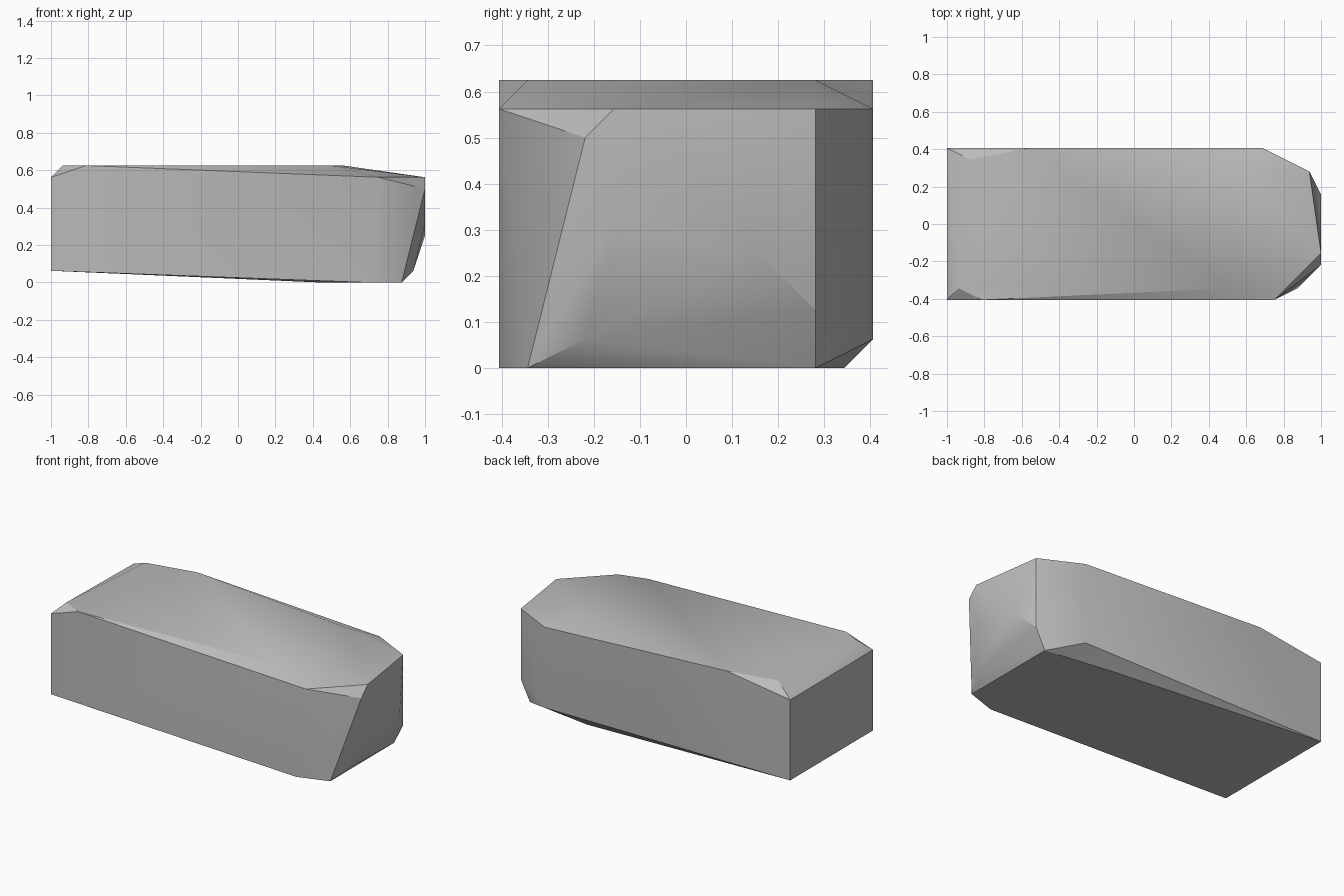
import bpy
import bmesh
from mathutils import Vector

default_cube = bpy.data.objects.get("Cube")
if default_cube:
    bpy.data.objects.remove(default_cube, do_unlink=True)

# The block is chipped on a regular grid, so corners are whole grid steps
STEP = 1 / 32
LENGTH, DEPTH, TOP, RIM, BASE = 32, 13, 20, 18, 2


def grey_material(name, value):
    material = bpy.data.materials.new(name)
    colour = (value, value, value, 1.0)
    material.use_nodes = True
    material.diffuse_color = colour
    material.node_tree.nodes["Principled BSDF"].inputs["Base Color"].default_value = colour
    return material


# Square cut end
corners = [(-LENGTH, side * DEPTH, z) for side in (-1, 1) for z in (BASE, RIM)]

# Flat top
corners += [(x, y, TOP) for x, y in (
    (-30, -11), (-26, -DEPTH), (16, -11), (18, 9), (-18, DEPTH), (-28, 11))]

# Chipped upper rim at the rounded end
corners += [(x, y, RIM) for x, y in (
    (24, -DEPTH), (LENGTH, -5), (30, 9), (22, DEPTH))]

# Worn face of the rounded end
corners += [(LENGTH, -7, 16), (LENGTH, -5, 10), (LENGTH, 5, 8),
            (30, 9, 4), (30, -7, BASE), (22, DEPTH, BASE)]

# Resting underside
corners += [(x, y, 0) for x, y in (
    (22, -DEPTH), (28, -11), (28, 9), (14, 11))]

# Wrap the corners in one closed stone surface
bm = bmesh.new()
for corner in corners:
    bm.verts.new(Vector(corner) * STEP)
hull = bmesh.ops.convex_hull(bm, input=bm.verts[:])
loose = {g for g in hull["geom_interior"] + hull["geom_unused"]
         if isinstance(g, bmesh.types.BMVert)}
bmesh.ops.delete(bm, geom=list(loose), context="VERTS")
bmesh.ops.dissolve_limit(bm, angle_limit=0.01, verts=bm.verts[:], edges=bm.edges[:])
bmesh.ops.recalc_face_normals(bm, faces=bm.faces[:])

mesh = bpy.data.meshes.new("stone_block")
bm.to_mesh(mesh)
bm.free()
mesh.materials.append(grey_material("stone_grey", 0.5))
block = bpy.data.objects.new("stone_block", mesh)
bpy.context.collection.objects.link(block)

# Soft shading over the gentle chips, crisp on the hard edges
bpy.ops.object.select_all(action="DESELECT")
block.select_set(True)
bpy.context.view_layer.objects.active = block
bpy.ops.object.shade_smooth_by_angle(angle=0.5236)
